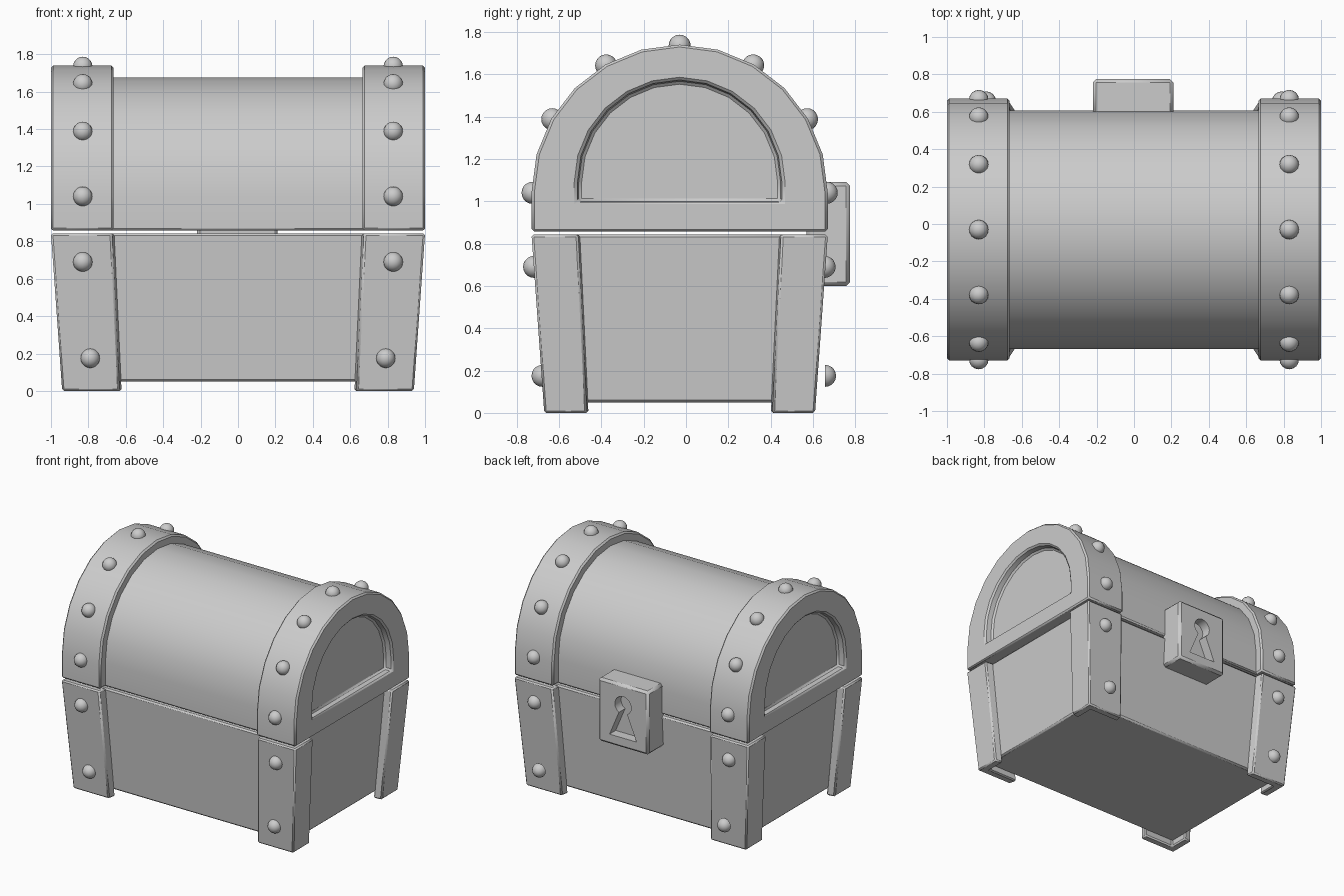
import bpy, bmesh
from math import sin, cos, pi, radians
from mathutils import Vector

cube = bpy.data.objects.get("Cube")
if cube:
    bpy.data.objects.remove(cube, do_unlink=True)

CY = -0.03          # middle of the chest, front to back
TOP = 0.842         # top of the base
LID = 0.858         # bottom of the lid
ARC_Z = 1.04        # height of the lid's arc centre

grey = bpy.data.materials.new("plain grey")
grey.use_nodes = True
color = (0.6, 0.6, 0.6, 1)
grey.diffuse_color = color
grey.node_tree.nodes["Principled BSDF"].inputs["Base Color"].default_value = color


def finish(name, bm, bevel=0.0):
    """Turn a bmesh into a named, shaded object."""
    bmesh.ops.recalc_face_normals(bm, faces=bm.faces[:])
    mesh = bpy.data.meshes.new(name)
    bm.to_mesh(mesh)
    bm.free()
    mesh.materials.append(grey)
    obj = bpy.data.objects.new(name, mesh)
    bpy.context.collection.objects.link(obj)
    bpy.ops.object.select_all(action='DESELECT')
    obj.select_set(True)
    bpy.context.view_layer.objects.active = obj
    bpy.ops.object.shade_smooth_by_angle(angle=radians(28))
    if bevel:
        mod = obj.modifiers.new("Chamfer", 'BEVEL')
        mod.width, mod.segments = bevel, 1
        mod.limit_method, mod.angle_limit = 'ANGLE', radians(40)
    return obj


def loft(name, rings, bevel=0.0):
    """Join matching loops of points and cap both ends."""
    bm = bmesh.new()
    loops = [[bm.verts.new(p) for p in ring] for ring in rings]
    n = len(loops[0])
    for a, b in zip(loops, loops[1:]):
        for i in range(n):
            j = (i + 1) % n
            bm.faces.new((a[i], a[j], b[j], b[i]))
    bm.faces.new(loops[0])
    bm.faces.new(loops[-1])
    return finish(name, bm, bevel)


def arch(x, radius, bottom, centre):
    """Arched outline, flat at the bottom, at one x position."""
    pts = [(x, CY + radius, bottom)]
    for i in range(13):
        a = pi * i / 12
        pts.append((x, CY + radius * cos(a), centre + radius * sin(a)))
    return pts + [(x, CY - radius, bottom)]


def tapered(outline, z, sx=1, sy=1):
    """Plan outline narrowed towards the ground."""
    t = z / TOP
    return [(sx * x * (0.94 + 0.06 * t), CY + sy * y * (0.914 + 0.086 * t), z)
            for x, y in outline]


def rivet(name, centre, half=False):
    bm = bmesh.new()
    bmesh.ops.create_uvsphere(bm, u_segments=16, v_segments=10, radius=0.052)
    if half:
        cut = bmesh.ops.bisect_plane(bm, geom=bm.verts[:] + bm.edges[:] + bm.faces[:],
                                     plane_co=(0, 0, 0), plane_no=(0, -1, 0),
                                     clear_outer=True)
        rim = [e for e in cut["geom_cut"] if isinstance(e, bmesh.types.BMEdge)]
        bmesh.ops.edgeloop_fill(bm, edges=rim)
    bmesh.ops.translate(bm, verts=bm.verts[:], vec=Vector(centre))
    finish(name, bm)


# Base box and lid barrel
box = [(0.94, 0.635), (-0.94, 0.635), (-0.94, -0.635), (0.94, -0.635)]
loft("base_box", [tapered(box, 0.05), tapered(box, TOP)], 0.012)
loft("lid_barrel", [arch(x, 0.637, LID, ARC_Z) for x in (-0.93, 0.93)], 0.01)

# L-shaped corner legs
corner = [(1, 0.7), (0.675, 0.7), (0.66, 0.63), (0.93, 0.63), (0.93, 0.47), (1, 0.48)]
for sx, side in ((1, "left"), (-1, "right")):
    for sy, end in ((1, "back"), (-1, "front")):
        loft(f"{end}_{side}_leg", [tapered(corner, z, sx, sy) for z in (0, TOP)], 0.01)
        # Leg rivets
        rear = sy > 0
        rivet(f"{end}_{side}_upper_rivet", (sx * 0.83, 0.655 if rear else -0.718, 0.69))
        rivet(f"{end}_{side}_lower_rivet",
              (sx * 0.79, 0.657 if rear else -0.678, 0.175), half=rear)

    # Arched lid band with a sunken end panel
    loft(f"{side}_lid_band", [
        arch(sx * 0.665, 0.7, LID, ARC_Z),
        arch(sx * 1.0, 0.7, LID, ARC_Z),
        arch(sx * 1.0, 0.485, 0.995, 1.09),
        arch(sx * 0.94, 0.475, 1.0, 1.09)], 0.012)

    # Lid rivets around the arch
    for i in range(7):
        a = pi * i / 6
        rivet(f"{side}_lid_rivet_{i + 1}",
              (sx * 0.83, CY + 0.695 * cos(a), ARC_Z + 0.695 * sin(a)))

# Lock plate
plate = [(-0.22, 0.6), (0.21, 0.6), (0.21, 1.09), (-0.22, 1.09)]
lock = loft("lock", [[(x, y, z) for x, z in plate] for y in (0.57, 0.775)], 0.018)

# Keyhole cutter: round top running into a flared slot
hole = [(0.07 * cos(a) - 0.005, 0.93 + 0.07 * sin(a))
        for a in (radians(-60 + 300 * i / 14) for i in range(15))]
hole += [(-0.12, 0.68), (0.11, 0.68)]
cutter = loft("keyhole_cutter", [[(x, y, z) for x, z in hole] for y in (0.7, 0.85)])
cutter.hide_render = True
cutter.hide_set(True)
cut = lock.modifiers.new("Keyhole", 'BOOLEAN')
cut.object, cut.operation, cut.solver = cutter, 'DIFFERENCE', 'EXACT'
